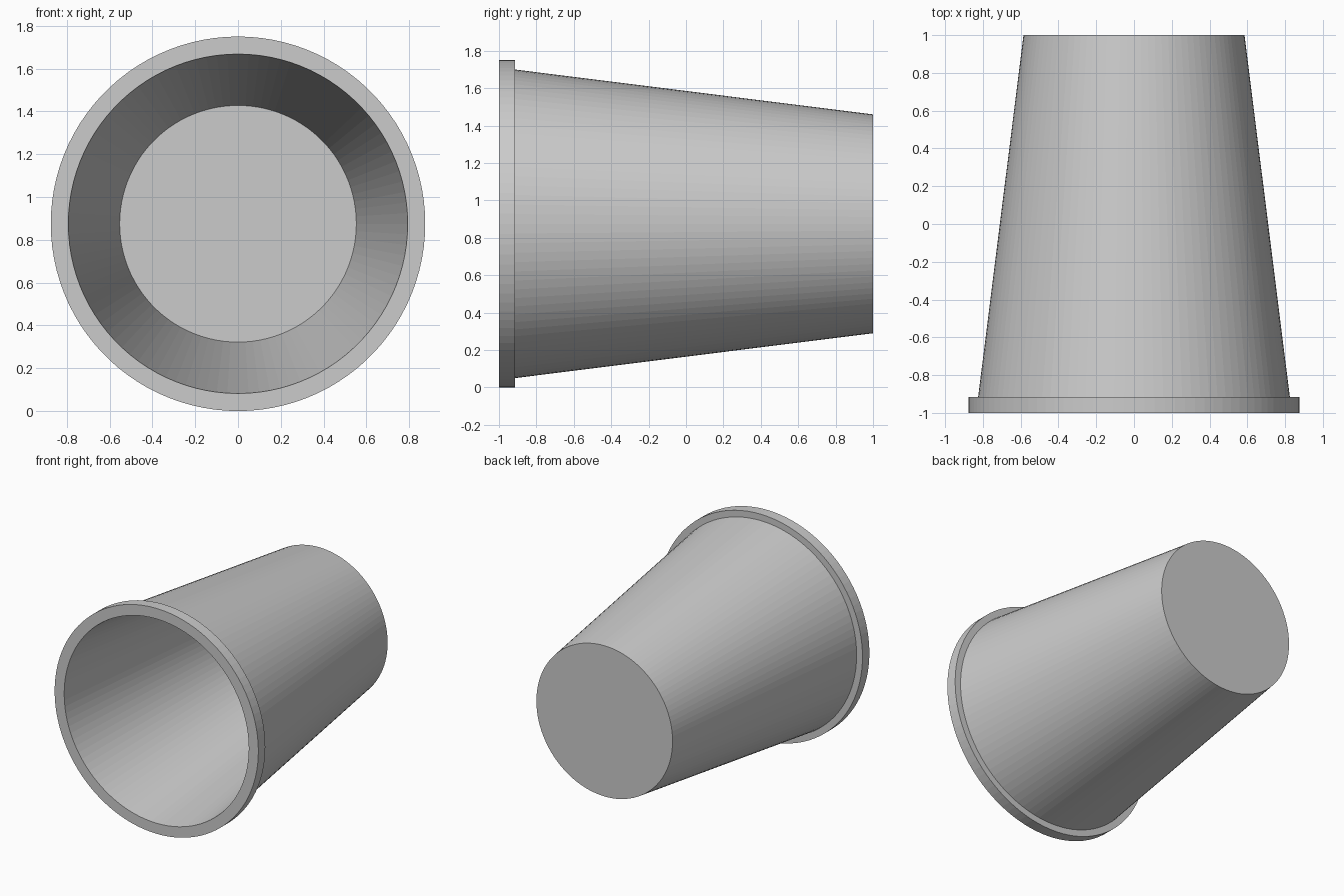
import bpy, bmesh
from math import cos, sin, tau

if "Cube" in bpy.data.objects:
    bpy.data.objects.remove(bpy.data.objects["Cube"])

SEGMENTS = 100
AXIS_Z = 0.875

# Cup wall profile as (radius, y): inner floor edge, rim, lip, outer base edge
PROFILE = [(0.553, 0.915), (0.793, -1.0), (0.875, -1.0),
           (0.875, -0.915), (0.825, -0.915), (0.585, 1.0)]


def ring(bm, radius, y):
    return [bm.verts.new((radius * cos(tau * i / SEGMENTS), y,
                          radius * sin(tau * i / SEGMENTS)))
            for i in range(SEGMENTS)]


bm = bmesh.new()
rings = [ring(bm, r, y) for r, y in PROFILE]

# Walls, rim and lip
for a, b in zip(rings, rings[1:]):
    for i in range(SEGMENTS):
        j = (i + 1) % SEGMENTS
        bm.faces.new((a[i], a[j], b[j], b[i]))

# Inner floor and outer base
bm.faces.new(rings[0])
bm.faces.new(rings[-1])
bmesh.ops.recalc_face_normals(bm, faces=bm.faces)

mesh = bpy.data.meshes.new("cup")
bm.to_mesh(mesh)
bm.free()
cup = bpy.data.objects.new("cup", mesh)
cup.location.z = AXIS_Z
bpy.context.collection.objects.link(cup)
